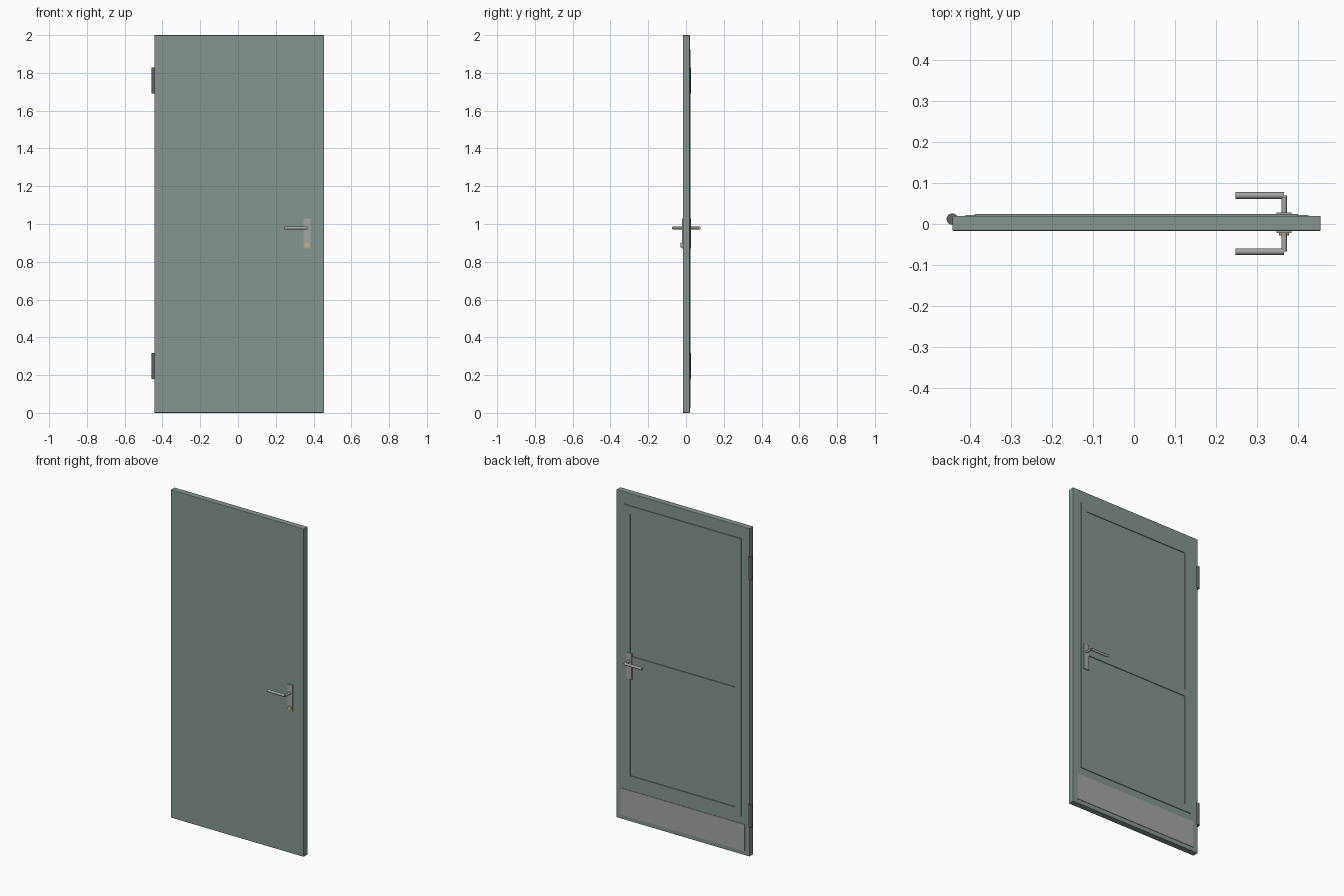
import bpy
from math import pi
from mathutils import Vector

if "Cube" in bpy.data.objects:
    bpy.data.objects.remove(bpy.data.objects["Cube"])


def mat(name, c):
    m = bpy.data.materials.new(name)
    m.diffuse_color = (*c, 1)
    m.use_nodes = True
    m.node_tree.nodes["Principled BSDF"].inputs["Base Color"].default_value = m.diffuse_color
    return m


GREEN = mat("green_paint", (0.24, 0.30, 0.275))
STEEL = mat("steel", (0.38, 0.38, 0.39))
DARK = mat("dark_steel", (0.13, 0.13, 0.14))
BRASS = mat("brass", (0.62, 0.43, 0.2))


def box(name, x, y, z, m, bevel=0):
    bpy.ops.mesh.primitive_cube_add(
        size=1, location=[(a + b) / 2 for a, b in (x, y, z)])
    o = bpy.context.object
    o.name = name
    o.scale = [b - a for a, b in (x, y, z)]
    bpy.ops.object.transform_apply(location=False, rotation=False, scale=True)
    o.data.materials.append(m)
    if bevel:
        b = o.modifiers.new("bevel", 'BEVEL')
        b.width, b.segments = bevel, 2
    return o


def rod(name, a, b, r, m, sides=24):
    a, b = Vector(a), Vector(b)
    bpy.ops.mesh.primitive_cylinder_add(
        vertices=sides, radius=r, depth=(b - a).length, location=(a + b) / 2,
        rotation=(b - a).to_track_quat('Z', 'Y').to_euler())
    o = bpy.context.object
    o.name = name
    o.data.materials.append(m)
    bpy.ops.object.shade_smooth_by_angle(angle=pi / 6)
    return o


# Door slab
box("door_leaf", (-0.443, 0.455), (-0.017, 0.02), (0, 2), GREEN, 0.003)

# Raised strips on the back
L, R, W, Y = -0.388, 0.40, 0.04, (0.018, 0.0245)
for name, z0, z1 in (("top_rail", 1.877, 1.925), ("middle_rail", 0.965, 1.01),
                     ("bottom_rail", 0.232, 0.28)):
    box(name, (L, R), Y, (z0, z1), GREEN)
for name, x in (("hinge_stile", L), ("lock_stile", R - W)):
    for part, z0, z1 in (("lower", 0.28, 0.965), ("upper", 1.01, 1.877)):
        box(f"{part}_{name}", (x, x + W), Y, (z0, z1), GREEN)

# Kick plate
box("kick_plate", (-0.411, 0.425), (0.018, 0.0225), (0.026, 0.188), STEEL)

# Hinges
for name, z0, z1 in (("lower_hinge", 0.18, 0.318), ("upper_hinge", 1.69, 1.828)):
    rod(name, (-0.443, 0.012, z0), (-0.443, 0.012, z1), 0.0138, DARK)

# Lever handles on both sides
HX, HZ = 0.366, 0.979
for side, face, plate_y, lever_y in (("front", -0.015, -0.022, -0.0675),
                                     ("back", 0.018, 0.0275, 0.0695)):
    box(side + "_handle_plate", (HX - 0.018, HX + 0.018),
        sorted((face, plate_y)), (0.87, 1.03), STEEL)
    rod(side + "_handle_neck", (HX, face, HZ), (HX, lever_y, HZ), 0.007, STEEL)
    rod(side + "_lever", (HX, lever_y, HZ), (0.247, lever_y, HZ), 0.008, STEEL)

# Lock cylinder
rod("lock_cylinder", (HX, -0.018, 0.887), (HX, -0.028, 0.887), 0.012, BRASS)
